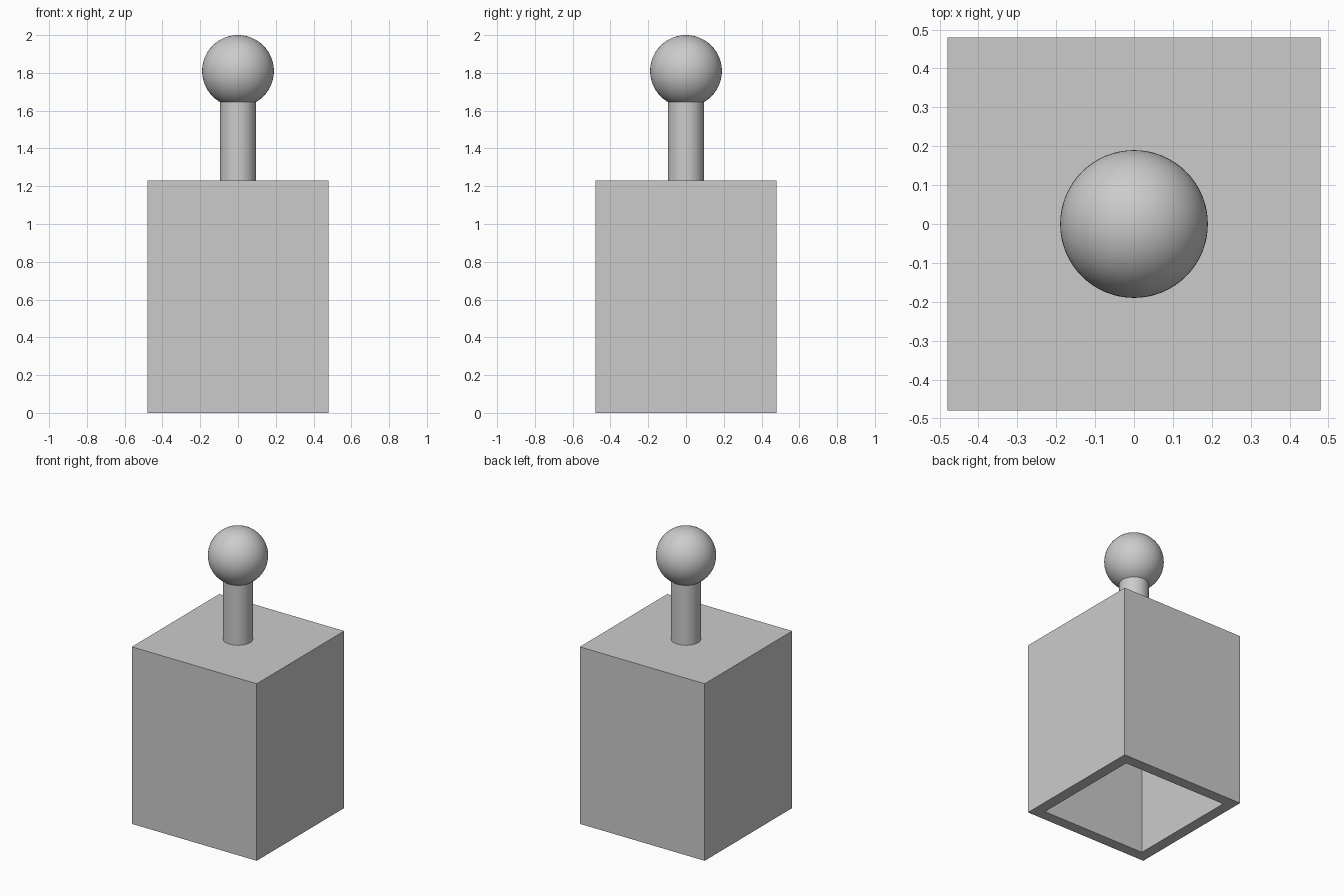
import bpy, bmesh

if "Cube" in bpy.data.objects:
    bpy.data.objects.remove(bpy.data.objects["Cube"])

grey = bpy.data.materials.new("light grey")
grey.diffuse_color = (0.6, 0.6, 0.6, 1)
grey.use_nodes = True
grey.node_tree.nodes["Principled BSDF"].inputs["Base Color"].default_value = grey.diffuse_color

HALF, TOP, WALL = 0.48, 1.23, 0.077
BALL_R, BALL_Z, STEM_R = 0.19, 1.81, 0.095


def finish(obj, name, smooth=False):
    obj.name = name
    obj.data.materials.append(grey)
    if smooth:
        bpy.ops.object.shade_smooth_by_angle()


# hollow square body, open underneath
bpy.ops.mesh.primitive_cube_add(size=1, location=(0, 0, TOP / 2))
body = bpy.context.object
body.scale = (HALF * 2, HALF * 2, TOP)
bpy.ops.object.transform_apply(location=False, scale=True)
bm = bmesh.new()
bm.from_mesh(body.data)
bmesh.ops.delete(bm, geom=[f for f in bm.faces if f.normal.z < -0.5], context='FACES')
bm.to_mesh(body.data)
bm.free()
shell = body.modifiers.new("wall", 'SOLIDIFY')
shell.thickness = WALL
shell.offset = -1
shell.use_even_offset = True
finish(body, "hollow_body")

# round handle stem, running from the body top into the knob
stem_end = BALL_Z - 0.1
bpy.ops.mesh.primitive_cylinder_add(vertices=64, radius=STEM_R, depth=stem_end - TOP + 0.01,
                                    location=(0, 0, (stem_end + TOP - 0.01) / 2))
finish(bpy.context.object, "handle_stem", True)

# ball knob
bpy.ops.mesh.primitive_uv_sphere_add(segments=64, ring_count=32, radius=BALL_R,
                                     location=(0, 0, BALL_Z))
finish(bpy.context.object, "handle_knob", True)
